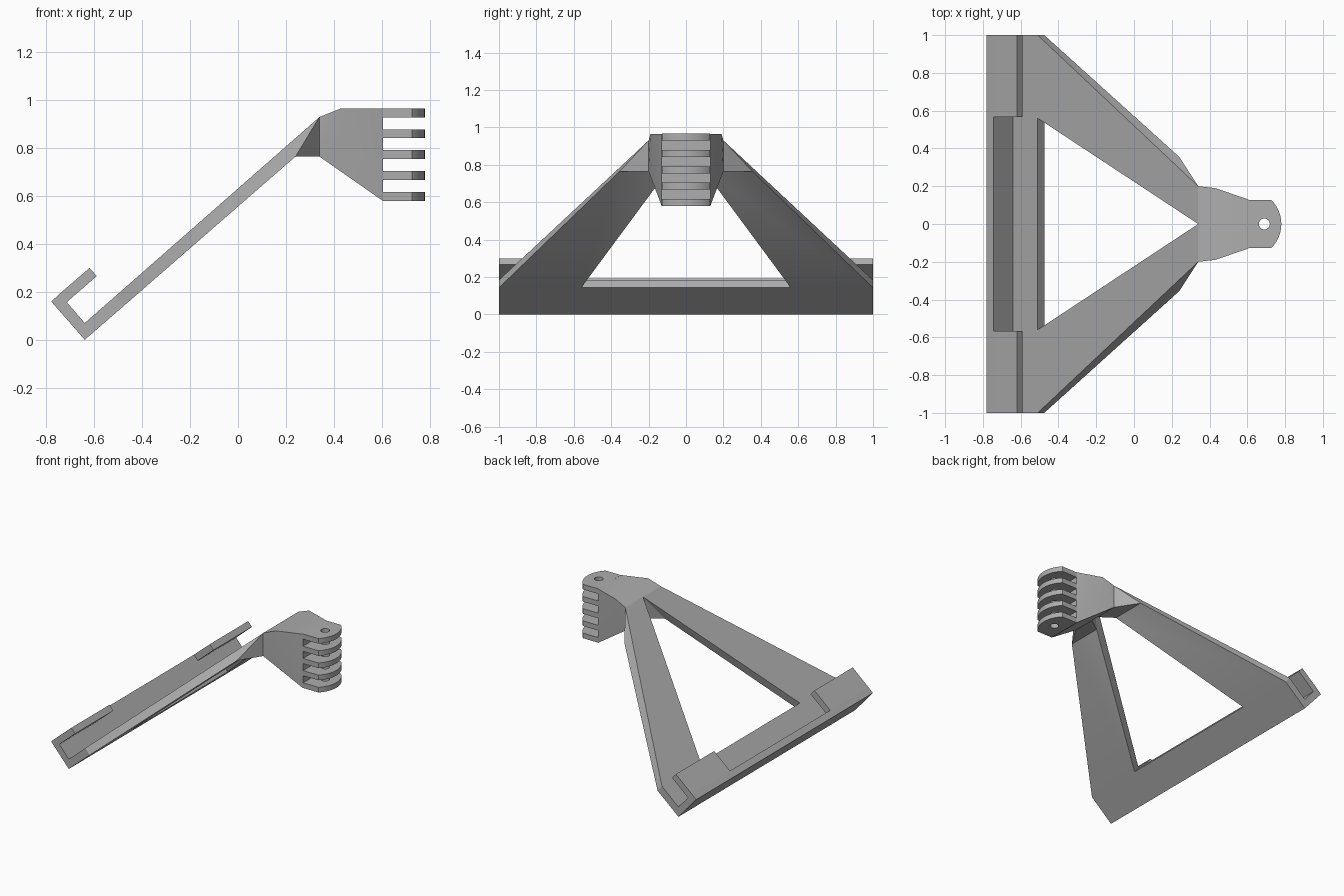
import bpy, bmesh, math

cube = bpy.data.objects.get("Cube")
if cube:
    bpy.data.objects.remove(cube)

# One grey for everything
grey = bpy.data.materials.new("plain_grey")
grey.use_nodes = True
colour = (0.42, 0.42, 0.42, 1)
grey.diffuse_color = colour
grey.node_tree.nodes["Principled BSDF"].inputs["Base Color"].default_value = colour


def finish(name, bm):
    bmesh.ops.recalc_face_normals(bm, faces=bm.faces)
    mesh = bpy.data.meshes.new(name)
    bm.to_mesh(mesh)
    bm.free()
    mesh.materials.clear()
    mesh.materials.append(grey)
    obj = bpy.data.objects.new(name, mesh)
    bpy.context.collection.objects.link(obj)
    bpy.ops.object.select_all(action='DESELECT')
    obj.select_set(True)
    bpy.context.view_layer.objects.active = obj
    bpy.ops.object.shade_smooth_by_angle(angle=math.radians(30))
    return obj


def hull(name, points):
    bm = bmesh.new()
    verts = [bm.verts.new(p) for p in points]
    bmesh.ops.convex_hull(bm, input=verts)
    bmesh.ops.dissolve_limit(bm, angle_limit=math.radians(1),
                             verts=bm.verts, edges=bm.edges)
    return finish(name, bm)


def prism(name, profile, y0, y1):
    """Extrude an (x, z) profile along y."""
    bm = bmesh.new()
    face = bm.faces.new([bm.verts.new((x, y0, z)) for x, z in profile])
    new = bmesh.ops.extrude_face_region(bm, geom=[face])["geom"]
    moved = [v for v in new if isinstance(v, bmesh.types.BMVert)]
    bmesh.ops.translate(bm, verts=moved, vec=(0, y1 - y0, 0))
    return finish(name, bm)


# Section corners shared by the base bar and the legs
low_bottom, low_top = (-0.475, 0.143), (-0.51, 0.184)
high_bottom, high_top = (0.24, 0.765), (0.34, 0.93)

# Base bar with its upturned back wall
prism("base_bar", [(-0.64, 0), low_bottom, low_top, (-0.64, 0.07),
                   (-0.745, 0.192), (-0.78, 0.16)], -1, 1)

lip = [(-0.745, 0.192), (-0.62, 0.3), (-0.59, 0.266), (-0.715, 0.157)]

for side, s in (("left_side", 1), ("right_side", -1)):
    def at(xz, y):
        return (xz[0], s * y, xz[1])

    # Hook lip at each end of the bar
    prism("hook_lip_" + side, lip, s * 0.567, s)

    # Slanted leg
    hull("leg_" + side, [
        at(low_bottom, 1), at(low_top, 1), at(low_bottom, 0.56), at(low_top, 0.56),
        at(high_bottom, 0.355), at(high_top, 0.2), at(high_bottom, 0.1), at(high_top, 0)])

    # Wedge filling under the leg where it meets the head
    foot = (0.34, 0.765)
    hull("leg_wedge_" + side, [
        at(high_bottom, 0.355), at(high_bottom, 0.1), at(high_top, 0.2),
        at(high_top, 0), at(foot, 0.2), at(foot, 0.03)])

# Tapered head block
head = [(0.34, 0.2, 0.765), (0.34, 0.2, 0.93), (0.43, 0.19, 0.966),
        (0.605, 0.13, 0.966), (0.605, 0.13, 0.58)]
hull("head_block", [(x, s * y, z) for x, y, z in head for s in (1, -1)])

# Hinge fingers: rounded plates with a pin hole
THICK, PITCH = 0.037, 0.0873
RADIUS, HALF = 0.18, 0.128
sweep = math.asin(HALF / RADIUS)
outline = [(0.605, -HALF)]
for i in range(17):
    a = -sweep + 2 * sweep * i / 16
    outline.append((0.6 + RADIUS * math.cos(a), RADIUS * math.sin(a)))
outline.append((0.605, HALF))
hole = [(0.69 + 0.029 * math.cos(math.tau * i / 24),
         0.029 * math.sin(math.tau * i / 24)) for i in range(24)]

curve = bpy.data.curves.new("finger_outline", 'CURVE')
curve.dimensions = '2D'
curve.fill_mode = 'BOTH'
curve.extrude = THICK / 2
for loop in (outline, hole):
    spline = curve.splines.new('POLY')
    spline.points.add(len(loop) - 1)
    for point, (x, y) in zip(spline.points, loop):
        point.co = (x, y, 0, 1)
    spline.use_cyclic_u = True
helper = bpy.data.objects.new("finger_outline", curve)
plate = bpy.data.meshes.new_from_object(helper)
bpy.data.objects.remove(helper)

for n in range(5):
    bm = bmesh.new()
    bm.from_mesh(plate)
    bmesh.ops.remove_doubles(bm, verts=bm.verts, dist=0.0001)
    bmesh.ops.translate(bm, verts=bm.verts, vec=(0, 0, 0.58 + THICK / 2 + n * PITCH))
    finish("hinge_finger_%d" % (n + 1), bm)
bpy.data.meshes.remove(plate)
